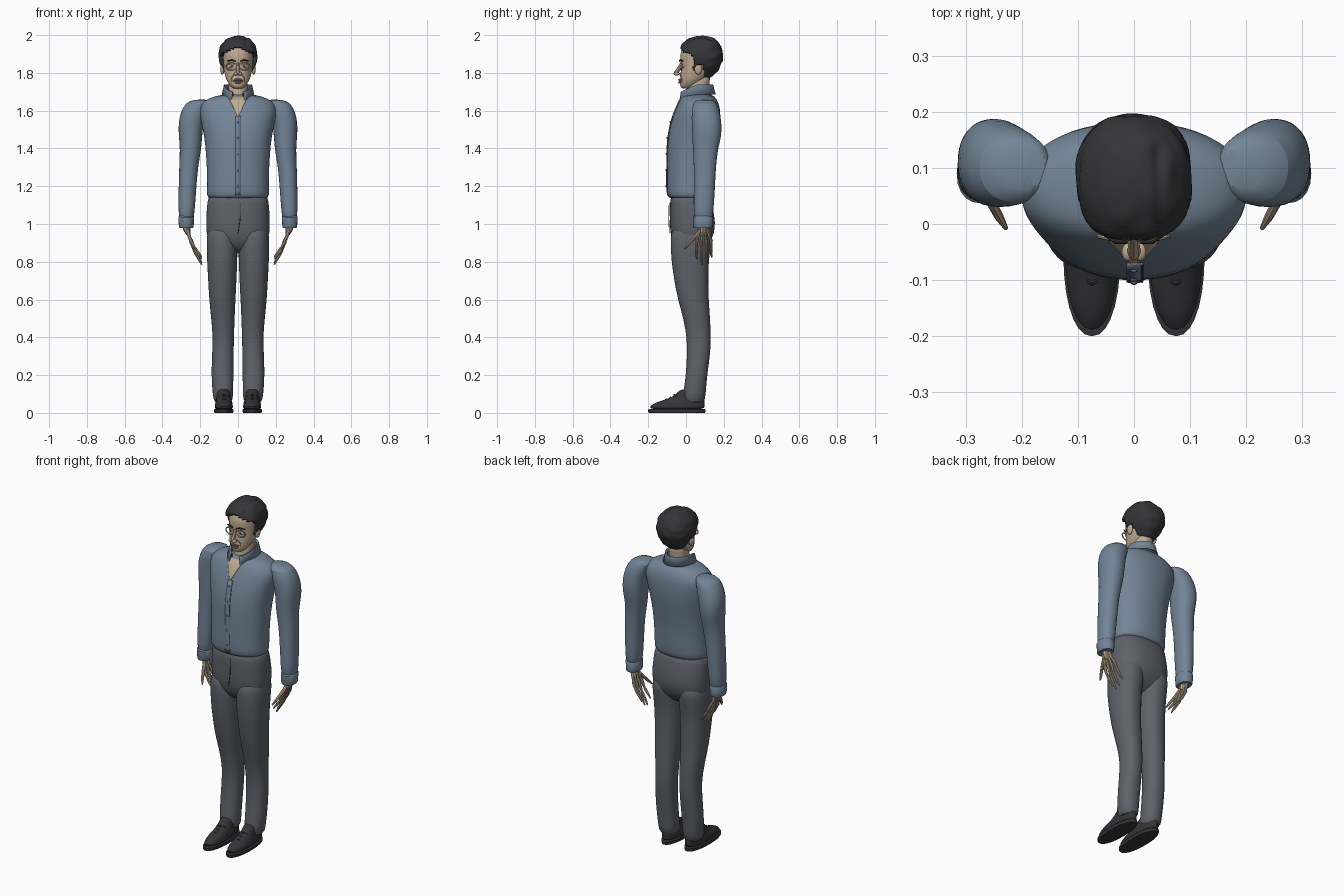
import bpy, bmesh, math
from mathutils import Vector, noise
from mathutils.bvhtree import BVHTree

if "Cube" in bpy.data.objects:
    bpy.data.objects.remove(bpy.data.objects["Cube"])


def material(name, rgb):
    m = bpy.data.materials.new(name)
    m.diffuse_color = (*rgb, 1)
    m.use_nodes = True
    m.node_tree.nodes["Principled BSDF"].inputs["Base Color"].default_value = m.diffuse_color
    return m


SHIRT = material("shirt_blue", (0.17, 0.235, 0.31))
SEAM = material("seam_blue", (0.12, 0.17, 0.23))
CLOTH = material("trouser_grey", (0.115, 0.12, 0.145))
DARK = material("dark", (0.035, 0.035, 0.038))
SKIN = material("skin", (0.52, 0.40, 0.28))
LIP = material("lip", (0.33, 0.21, 0.16))
WHITE = material("eye_white", (0.65, 0.62, 0.58))


def finish(name, bm, mat, mirror=False, subsurf=0):
    bmesh.ops.recalc_face_normals(bm, faces=bm.faces)
    me = bpy.data.meshes.new(name)
    bm.to_mesh(me)
    bm.free()
    ob = bpy.data.objects.new(name, me)
    bpy.context.collection.objects.link(ob)
    me.materials.append(mat)
    if mirror:
        ob.modifiers.new("mirror", 'MIRROR').use_mirror_merge = False
    if subsurf:
        s = ob.modifiers.new("smooth", 'SUBSURF')
        s.levels = s.render_levels = subsurf
    return ob


def loft(name, rings, mat, p=2.2, n=28, **kw):
    """Stacked superellipse sections: (x centre, y front, y back, z, half width)."""
    bm, loops = bmesh.new(), []
    for cx, y0, y1, z, rx in rings:
        loop = []
        for i in range(n):
            a = math.tau * i / n
            c, s = math.cos(a), math.sin(a)
            x = cx + rx * math.copysign(abs(c) ** (2 / p), c)
            y = (y0 + y1) / 2 + (y1 - y0) / 2 * math.copysign(abs(s) ** (2 / p), s)
            loop.append(bm.verts.new((x, y, z)))
        loops.append(loop)
    for a, b in zip(loops, loops[1:]):
        for i in range(n):
            j = (i + 1) % n
            bm.faces.new((a[i], a[j], b[j], b[i]))
    bm.faces.new(loops[0])
    bm.faces.new(loops[-1])
    return finish(name, bm, mat, **kw)


def sheet(name, rows, mat, thick=0.004, **kw):
    bm = bmesh.new()
    vs = [[bm.verts.new(p) for p in r] for r in rows]
    for a, b in zip(vs, vs[1:]):
        for i in range(len(a) - 1):
            bm.faces.new((a[i], a[i + 1], b[i + 1], b[i]))
    ob = finish(name, bm, mat, **kw)
    s = ob.modifiers.new("thickness", 'SOLIDIFY')
    s.thickness, s.offset = thick, 0
    return ob


def blob(name, pos, size, mat, mirror=False):
    bm = bmesh.new()
    bmesh.ops.create_uvsphere(bm, u_segments=16, v_segments=10, radius=1)
    for v in bm.verts:
        v.co = Vector(pos) + Vector(a * b for a, b in zip(v.co, size))
    return finish(name, bm, mat, mirror)


def tubes(name, paths, mat, mirror=False, cyclic=False):
    """Round tubes through points (x, y, z, radius), joined in one mesh."""
    cu = bpy.data.curves.new(name, 'CURVE')
    cu.dimensions, cu.bevel_depth, cu.bevel_resolution, cu.use_fill_caps = '3D', 1, 2, True
    for path in paths:
        sp = cu.splines.new('POLY')
        sp.points.add(len(path) - 1)
        sp.use_cyclic_u = cyclic
        for pt, (x, y, z, r) in zip(sp.points, path):
            pt.co, pt.radius = (x, y, z, 1), r
    tmp = bpy.data.objects.new(name + "_curve", cu)
    bpy.context.collection.objects.link(tmp)
    bpy.context.view_layer.update()
    me = bpy.data.meshes.new_from_object(tmp.evaluated_get(bpy.context.evaluated_depsgraph_get()))
    bm = bmesh.new()
    bm.from_mesh(me)
    bpy.data.objects.remove(tmp)
    return finish(name, bm, mat, mirror)


def oval(cx, y, cz, rx, rz, r, bend=0.0, n=20):
    return [(cx + rx * math.cos(math.tau * i / n), y + bend * abs(math.cos(math.tau * i / n)),
             cz + rz * math.sin(math.tau * i / n), r) for i in range(n)]


# Shirt body
torso = loft("shirt_body", [
    (0, -.09, .135, 1.13, .158), (0, -.098, .14, 1.15, .167), (0, -.102, .148, 1.2, .163),
    (0, -.1, .15, 1.3, .166), (0, -.1, .168, 1.42, .173), (0, -.09, .182, 1.5, .187),
    (0, -.068, .184, 1.58, .205), (0, -.045, .178, 1.63, .205), (0, -.03, .16, 1.665, .165),
    (0, -.01, .14, 1.69, .075)], SHIRT, subsurf=1)
bpy.context.view_layer.update()
bvh = BVHTree.FromObject(torso, bpy.context.evaluated_depsgraph_get())


def chest(x, z, off=.003):
    hit = bvh.ray_cast(Vector((x, -1, z)), Vector((0, 1, 0)))[0]
    return (x, (hit.y if hit else 0) - off, z)


# Open neckline, placket and buttons
sheet("open_neckline", [[chest(w * k / 4, z) for k in range(-4, 5)] for z, w in
      ((1.565, .002), (1.59, .012), (1.62, .026), (1.65, .04), (1.675, .05))], SKIN)
sheet("placket", [[chest(x, 1.15 + .42 * i / 14) for x in (-.013, 0, .013)] for i in range(15)], SHIRT)
tubes("placket_seam", [[(*chest(.014, 1.15 + .42 * i / 14), .0025) for i in range(15)]], SEAM)
for i in range(5):
    blob("shirt_button", chest(0, 1.2 + .085 * i, .006), (.006, .003, .006), SEAM)

# Folded collar with pointed front flaps
rows = []
for k, zb, drop in ((.84, 1.665, .0), (.86, 1.73, .035), (.95, 1.735, .04), (1.08, 1.685, .03)):
    row = []
    for i in range(33):
        a = math.radians(-90 + 24 + 312 * i / 32)
        f = max(0, -math.sin(a))
        tip = .045 * f ** 6 if k > 1 else 0
        row.append((.077 * k * math.cos(a), .055 + .092 * k * math.sin(a), zb - drop * f - tip))
    rows.append(row)
sheet("collar", rows, SHIRT, .006)

# Sleeves and cuffs
loft("sleeve", [
    (.19, .06, .14, 1.66, .04), (.212, .035, .165, 1.642, .068), (.235, .028, .18, 1.59, .07),
    (.25, .03, .19, 1.53, .067), (.252, .033, .188, 1.46, .062), (.25, .036, .17, 1.4, .057),
    (.262, .042, .158, 1.3, .05), (.268, .04, .154, 1.18, .047), (.272, .04, .146, 1.08, .044),
    (.274, .042, .14, 1.0, .038)], SHIRT, n=20, mirror=True, subsurf=1)
loft("cuff", [(.274, .042, .138, .978, .036), (.274, .038, .142, .985, .039),
              (.274, .037, .143, 1.035, .042), (.274, .045, .138, 1.042, .038)], SHIRT, n=20, mirror=True)

# Bony hands
hand = [[(.275, .09, 1.0, .022), (.27, .09, .97, .02), (.262, .09, .945, .012)]]
for i, zt in enumerate((.815, .785, .795, .825)):
    y = .055 + .026 * i
    m = .09 + (y - .09) * .55
    zk = .9 + .004 * i
    hand.append([(.27, m, .972, .011), (.258, (m + y) / 2, .935, .008), (.247, y, zk, .009),
                 (.232, y, zk * .6 + zt * .4, .006), (.225, y, zk * .5 + zt * .5, .008),
                 (.205, y, zk * .2 + zt * .8, .006), (.192, y + .003, zt, .004)])
hand.append([(.268, .075, .965, .011), (.255, .04, .925, .009), (.24, .012, .892, .008), (.228, -.008, .868, .004)])
tubes("hand", hand, SKIN, mirror=True)

# Trousers
loft("trouser_hips", [
    (0, -.08, .13, 1.165, .156), (0, -.085, .135, 1.12, .163), (0, -.086, .152, 1.04, .169),
    (0, -.086, .156, .98, .17), (0, -.078, .14, .92, .164), (0, -.05, .1, .87, .12),
    (0, -.01, .06, .845, .05)], CLOTH, p=2.4, subsurf=1)
loft("trouser_leg", [
    (.082, -.078, .145, 1.0, .078), (.084, -.082, .14, .92, .083), (.084, -.08, .12, .82, .081),
    (.083, -.063, .118, .7, .075), (.083, -.043, .12, .6, .07), (.08, -.014, .128, .5, .062),
    (.077, .004, .132, .4, .056), (.08, .006, .13, .32, .057), (.083, .0, .112, .2, .059),
    (.08, -.016, .104, .1, .054), (.078, -.02, .1, .045, .05)], CLOTH, mirror=True, subsurf=1)
tubes("fly_seam", [[(.012, -.089 + .0, 1.11, .002), (.012, -.091, 1.03, .002), (.0, -.088, .95, .002)]], DARK)

# Shoes with soles and laces
loft("shoe_upper", [
    (.075, -.195, .098, .015, .048), (.075, -.193, .1, .035, .049), (.075, -.165, .1, .055, .045),
    (.075, -.09, .098, .075, .039), (.076, -.05, .096, .1, .036), (.077, -.03, .09, .13, .034)],
    DARK, mirror=True, subsurf=1)
loft("shoe_sole", [(.075, -.196, .1, 0, .048), (.075, -.2, .102, .006, .051),
                   (.075, -.2, .102, .018, .051), (.075, -.19, .098, .02, .047)], DARK, mirror=True)
tubes("shoe_laces", [[(.05, y + .012, z - .008, .004), (.075, y, z, .005), (.1, y + .012, z - .008, .004)]
                     for y, z in ((-.105, .072), (-.082, .082), (-.062, .096))], DARK, mirror=True)

# Neck and head
loft("neck", [(0, -.005, .125, 1.62, .06), (0, .0, .12, 1.69, .052), (0, .012, .125, 1.76, .05),
              (0, .02, .135, 1.8, .05)], SKIN, n=20, subsurf=1)
loft("head", [
    (0, -.02, .03, 1.716, .022), (0, -.03, .05, 1.725, .036), (0, -.033, .085, 1.75, .055),
    (0, -.03, .12, 1.78, .068), (0, -.028, .15, 1.81, .075), (0, -.026, .165, 1.85, .079),
    (0, -.032, .17, 1.88, .081), (0, -.028, .17, 1.92, .079), (0, .0, .15, 1.96, .06),
    (0, .04, .11, 1.975, .025)], SKIN, subsurf=1)
blob("ear", (.083, .065, 1.822), (.011, .02, .032), SKIN, True)

# Face features
tubes("nose", [[(0, -.024, 1.85, .008), (0, -.036, 1.825, .01), (0, -.05, 1.803, .012), (0, -.056, 1.795, .01)]], SKIN)
blob("nostril_wing", (.011, -.05, 1.795), (.011, .016, .009), SKIN, True)
blob("eyeball", (.034, -.012, 1.836), (.015, .014, .011), WHITE, True)
blob("pupil", (.034, -.0245, 1.836), (.006, .003, .006), DARK, True)
tubes("eye_rim", [oval(.036, -.028, 1.834, .027, .019, .0035, .006)], SKIN, True, True)
tubes("eyebrow", [[(.012, -.033, 1.861, .003), (.032, -.031, 1.868, .005), (.058, -.015, 1.862, .003)]], DARK, True)
tubes("lips", [[(-.027, -.022, 1.757, .003), (-.01, -.036, 1.764 + d, .006), (.01, -.036, 1.764 + d, .006),
                (.027, -.022, 1.757, .003)] for d in (0, -.014)], LIP)
tubes("cheek_fold", [[(.02, -.033, 1.795, .003), (.034, -.026, 1.775, .003), (.034, -.022, 1.755, .002)]], SKIN, True)

# Hair cap: boxy shell with the face opening removed and wavy clumps
bm = bmesh.new()
bmesh.ops.create_uvsphere(bm, u_segments=56, v_segments=40, radius=1)
for v in bm.verts:
    d = v.co.normalized()
    k = sum(abs(c) ** 2.4 for c in d) ** (-1 / 2.4)
    v.co = Vector((d.x * .103, .08 + d.y * .116, 1.88 + d.z * .115)) - Vector((0, .08, 1.88))
    v.co *= k
    if v.co.z < 0:
        v.co.x *= 1 + v.co.z * 2.2
        v.co.y *= 1 + v.co.z * 2.0
    wave = noise.noise(Vector((v.co.x * 28, v.co.y * 16, v.co.z * 40)))
    part = math.exp(-((v.co.x - .045) / .008) ** 2) if v.co.z > .05 and v.co.y < .06 else 0
    v.co *= 1 + .045 * wave - .06 * part
    v.co += Vector((0, .08, 1.88))


def is_hair(c):
    hairline = 1.925 + .012 * math.cos(c.x * 40)
    if c.y < .04:
        return c.z > hairline - max(0, c.y) * .9
    if c.y < .095:
        return c.z > 1.84 if c.y > .06 else c.z > 1.81
    return c.z > 1.772


bmesh.ops.delete(bm, geom=[f for f in bm.faces if not is_hair(f.calc_center_median())], context='FACES')
hair = finish("hair", bm, DARK)
s = hair.modifiers.new("thickness", 'SOLIDIFY')
s.thickness, s.offset = .02, -1

# Smooth shading
bpy.ops.object.select_all(action='DESELECT')
for ob in bpy.context.collection.objects:
    ob.select_set(True)
bpy.context.view_layer.objects.active = torso
bpy.ops.object.shade_smooth_by_angle(angle=math.radians(40))
